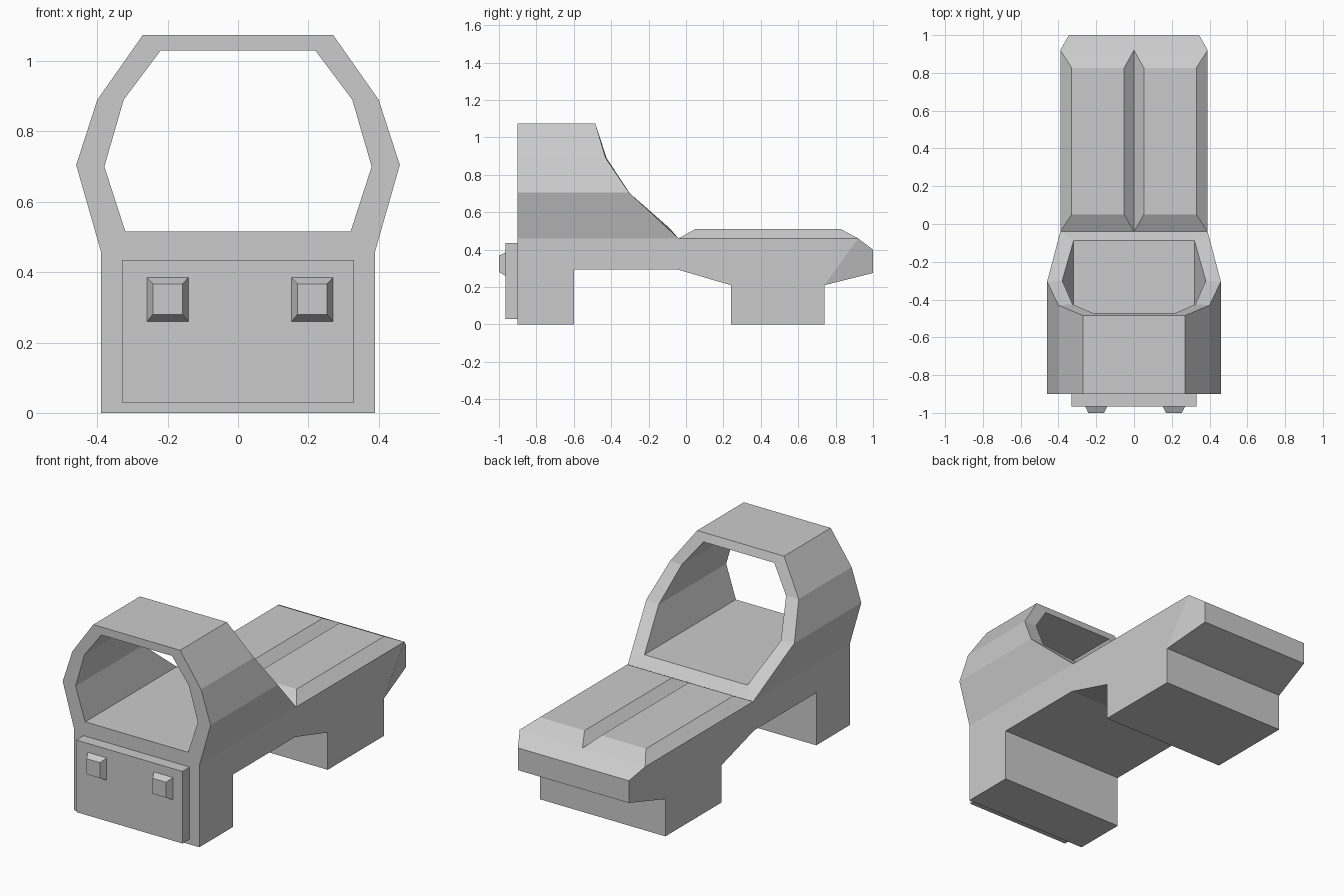
import bpy, bmesh

if "Cube" in bpy.data.objects:
    bpy.data.objects.remove(bpy.data.objects["Cube"])


def make_object(name, parts):
    """Weld a list of (verts, faces) pieces into one flat-shaded object."""
    bm = bmesh.new()
    for verts, faces in parts:
        vs = [bm.verts.new(v) for v in verts]
        for f in faces:
            bm.faces.new([vs[i] for i in f])
    bmesh.ops.remove_doubles(bm, verts=bm.verts, dist=0.0005)
    bmesh.ops.recalc_face_normals(bm, faces=bm.faces)
    mesh = bpy.data.meshes.new(name)
    bm.to_mesh(mesh)
    bm.free()
    obj = bpy.data.objects.new(name, mesh)
    bpy.context.collection.objects.link(obj)
    return obj


def block(name, back, front, y_back, y_front):
    """Closed block between two (x0, x1, z0, z1) rectangles."""
    verts = []
    for (x0, x1, z0, z1), y in ((back, y_back), (front, y_front)):
        verts += [(x0, y, z0), (x1, y, z0), (x1, y, z1), (x0, y, z1)]
    faces = [(0, 1, 2, 3), (4, 5, 6, 7)]
    faces += [(i, (i + 1) % 4, (i + 1) % 4 + 4, i + 4) for i in range(4)]
    return make_object(name, [(verts, faces)])


# Chassis: side profile (half width, y, z), open where cabin and bonnet sit
W = 0.39
profile = [(W, -0.9, 0), (W, -0.6, 0), (W, -0.6, 0.295), (W, -0.05, 0.295),
           (W, 0.24, 0.21), (W, 0.24, 0), (W, 0.74, 0), (W, 0.74, 0.21),
           (0.345, 1.0, 0.275), (0.345, 1.0, 0.4), (W, 0.92, 0.46),
           (W, -0.04, 0.46), (W, -0.9, 0.46)]
n = len(profile)
verts = profile + [(-x, y, z) for x, y, z in profile]
faces = [(i, (i + 1) % n, (i + 1) % n + n, i + n)
         for i in range(n) if i not in (10, 11)]
for o in (0, n):
    faces.append([i + o for i in range(n) if i not in (8, 9)])
    faces.append([i + o for i in (7, 8, 9, 10)])
chassis = (verts, faces)

# Cabin hoop: outer and inner outlines (x, z, rear y)
outer = [(W, 0.46, -0.04), (0.46, 0.705, -0.305), (0.40, 0.89, -0.43), (0.27, 1.075, -0.485)]
inner = [(0.32, 0.515, -0.088), (0.38, 0.70, -0.30), (0.325, 0.89, -0.425), (0.22, 1.03, -0.47)]
verts = []
for half in (outer, inner):
    loop = half + [(-x, z, y) for x, z, y in reversed(half)]
    verts += [(x, -0.9, z) for x, z, y in loop]
    verts += [(x, y, z) for x, z, y in loop]
faces = []
for i in range(8):
    j = (i + 1) % 8
    faces.append((i, j, j + 16, i + 16))            # front rim
    faces.append((i + 8, j + 8, j + 24, i + 24))    # rear rim
    faces.append((i + 16, j + 16, j + 24, i + 24))  # inside and floor
    if i < 7:
        faces.append((i, j, j + 8, i + 8))          # outside
cabin = (verts, faces)

# Bonnet: two raised panels with sloped edges and a V groove between them
bonnet = []
for s in (1, -1):
    verts = [(0, -0.04, 0.46), (s * W, -0.04, 0.46), (s * W, 0.92, 0.46), (0, 0.92, 0.46),
             (s * 0.052, 0.05, 0.51), (s * 0.33, 0.05, 0.51),
             (s * 0.33, 0.827, 0.51), (s * 0.052, 0.827, 0.51)]
    faces = [(4, 5, 6, 7)]
    faces += [(i, (i + 1) % 4, (i + 1) % 4 + 4, i + 4) for i in range(4)]
    bonnet.append((verts, faces))

make_object("body_shell", [chassis, cabin] + bonnet)

# Front plate
plate = (-0.33, 0.33, 0.03, 0.435)
block("front_plate", plate, plate, -0.9, -0.965)

# Tapered lamps
for side, x in (("left", -0.2), ("right", 0.211)):
    block("front_lamp_" + side,
          (x - 0.059, x + 0.059, 0.26, 0.385),
          (x - 0.042, x + 0.042, 0.28, 0.367), -0.965, -1.0)
